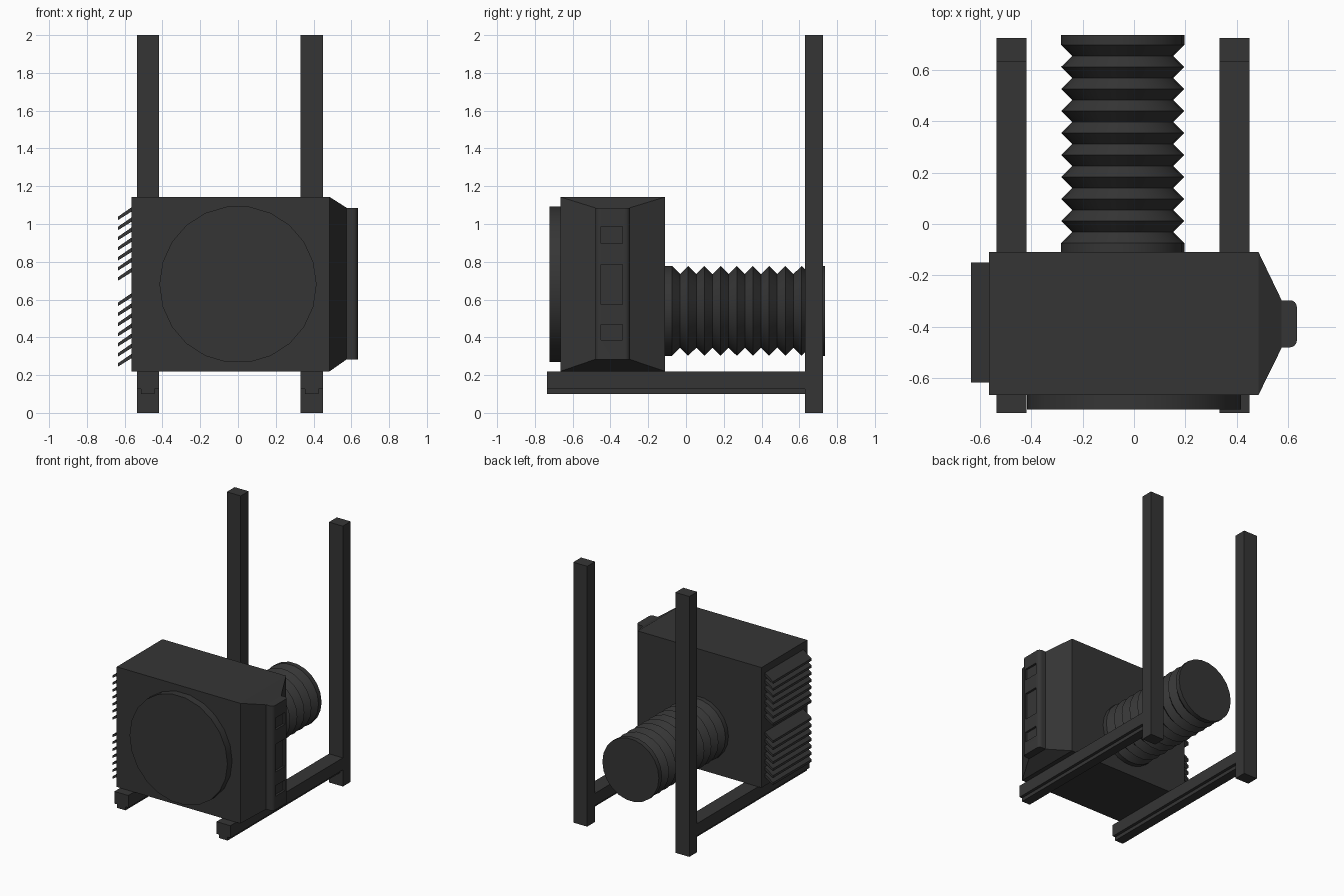
import bpy, bmesh, math
from mathutils import Vector

if "Cube" in bpy.data.objects:
    bpy.data.objects.remove(bpy.data.objects["Cube"])

dark = bpy.data.materials.new("dark_grey")
dark.diffuse_color = (0.036, 0.036, 0.036, 1)
dark.use_nodes = True
dark.node_tree.nodes["Principled BSDF"].inputs["Base Color"].default_value = dark.diffuse_color


def finish(name, bm, smooth=False):
    bmesh.ops.recalc_face_normals(bm, faces=bm.faces)
    me = bpy.data.meshes.new(name)
    bm.to_mesh(me)
    bm.free()
    me.materials.append(dark)
    ob = bpy.data.objects.new(name, me)
    bpy.context.collection.objects.link(ob)
    if smooth:
        bpy.ops.object.select_all(action='DESELECT')
        bpy.context.view_layer.objects.active = ob
        ob.select_set(True)
        bpy.ops.object.shade_smooth_by_angle(angle=math.radians(30))
    return ob


def box(name, x, y, z):
    bm = bmesh.new()
    bmesh.ops.create_cube(bm, size=1)
    for v in bm.verts:
        v.co = Vector([(a + b) / 2 + c * (b - a) for (a, b), c in zip((x, y, z), v.co)])
    return finish(name, bm)


def prism(name, points, offset, smooth=False):
    bm = bmesh.new()
    face = bm.faces.new([bm.verts.new(p) for p in points])
    ext = bmesh.ops.extrude_face_region(bm, geom=[face], use_keep_orig=True)
    bmesh.ops.translate(bm, vec=offset,
                        verts=[g for g in ext['geom'] if isinstance(g, bmesh.types.BMVert)])
    return finish(name, bm, smooth)


def turned(name, cx, cz, profile, sides=22):
    """Closed solid of revolution along y from (y, radius) pairs."""
    bm = bmesh.new()
    rings = []
    for y, r in profile:
        angles = [2 * math.pi * i / sides for i in range(sides)]
        rings.append([bm.verts.new((cx + r * math.cos(a), y, cz + r * math.sin(a))) for a in angles])
    for p, q in zip(rings, rings[1:]):
        for i in range(sides):
            j = (i + 1) % sides
            bm.faces.new((p[i], p[j], q[j], q[i]))
    bm.faces.new(rings[0])
    bm.faces.new(rings[-1])
    return finish(name, bm, True)


# Uprights and stepped fork rails
for side, cx in (("left", -0.477), ("right", 0.391)):
    box(side + "_post", (cx - 0.059, cx + 0.059), (0.63, 0.725), (0, 2))
    half = [(0.059, 0.22), (0.059, 0.127), (0.036, 0.127), (0.036, 0.10)]
    prof = half + [(-x, z) for x, z in reversed(half)]
    prism(side + "_rail", [(cx + x, -0.735, z) for x, z in prof], (0, 1.385, 0))

# Housing with tapered right end
bm = bmesh.new()
sections = [(-0.565, -0.665, -0.11, 0.22, 1.143),
            (0.485, -0.665, -0.11, 0.22, 1.143),
            (0.575, -0.482, -0.297, 0.283, 1.086)]
loops = [[bm.verts.new((x, y, z)) for y, z in ((y0, z0), (y1, z0), (y1, z1), (y0, z1))]
         for x, y0, y1, z0, z1 in sections]
for p, q in zip(loops, loops[1:]):
    for i in range(4):
        j = (i + 1) % 4
        bm.faces.new((p[i], p[j], q[j], q[i]))
bm.faces.new(loops[0])
bm.faces.new(loops[-1])
finish("housing", bm)

# Rounded control strip with three recessed panels
r = 0.026
pts = [(0.57, -0.297, 0.283), (0.57, -0.48, 0.283)]
for cy, start in ((-0.48 + r, -90), (-0.297 - r, 0)):
    for k in range(5):
        a = math.radians(start + 22.5 * k)
        pts.append((0.634 - r + r * math.cos(a), cy + r * math.sin(a), 0.283))
strip = prism("control_strip", pts, (0, 0, 0.803), True)
for n, (z0, z1) in enumerate(((0.387, 0.467), (0.573, 0.785), (0.897, 0.987))):
    cutter = box(f"panel_cutter_{n}", (0.618, 0.7), (-0.449, -0.335), (z0, z1))
    cutter.hide_render = True
    cutter.hide_set(True)
    mod = strip.modifiers.new("panel", 'BOOLEAN')
    mod.operation, mod.object, mod.solver = 'DIFFERENCE', cutter, 'EXACT'

# Slanted cooling fins in two groups
for group, z_start in (("upper", 0.70), ("lower", 0.245)):
    for k in range(7):
        z = z_start + 0.0535 * k
        prism(f"{group}_fin_{k}", [(-0.635, -0.617, z), (-0.635, -0.617, z + 0.018),
                                   (-0.56, -0.617, z + 0.07), (-0.56, -0.617, z + 0.047)],
              (0, 0.468, 0))

# Front disc and rear bellows
turned("front_disc", 0, 0.68, [(-0.722, 0.416), (-0.66, 0.416)])
folds = [(-0.115, 0.24)]
for k in range(10):
    y = -0.074 + 0.0857 * k
    folds.append((y, 0.24))
    if k < 9:
        folds.append((y + 0.0428, 0.197))
folds.append((0.735, 0.24))
turned("bellows", -0.044, 0.54, folds)
